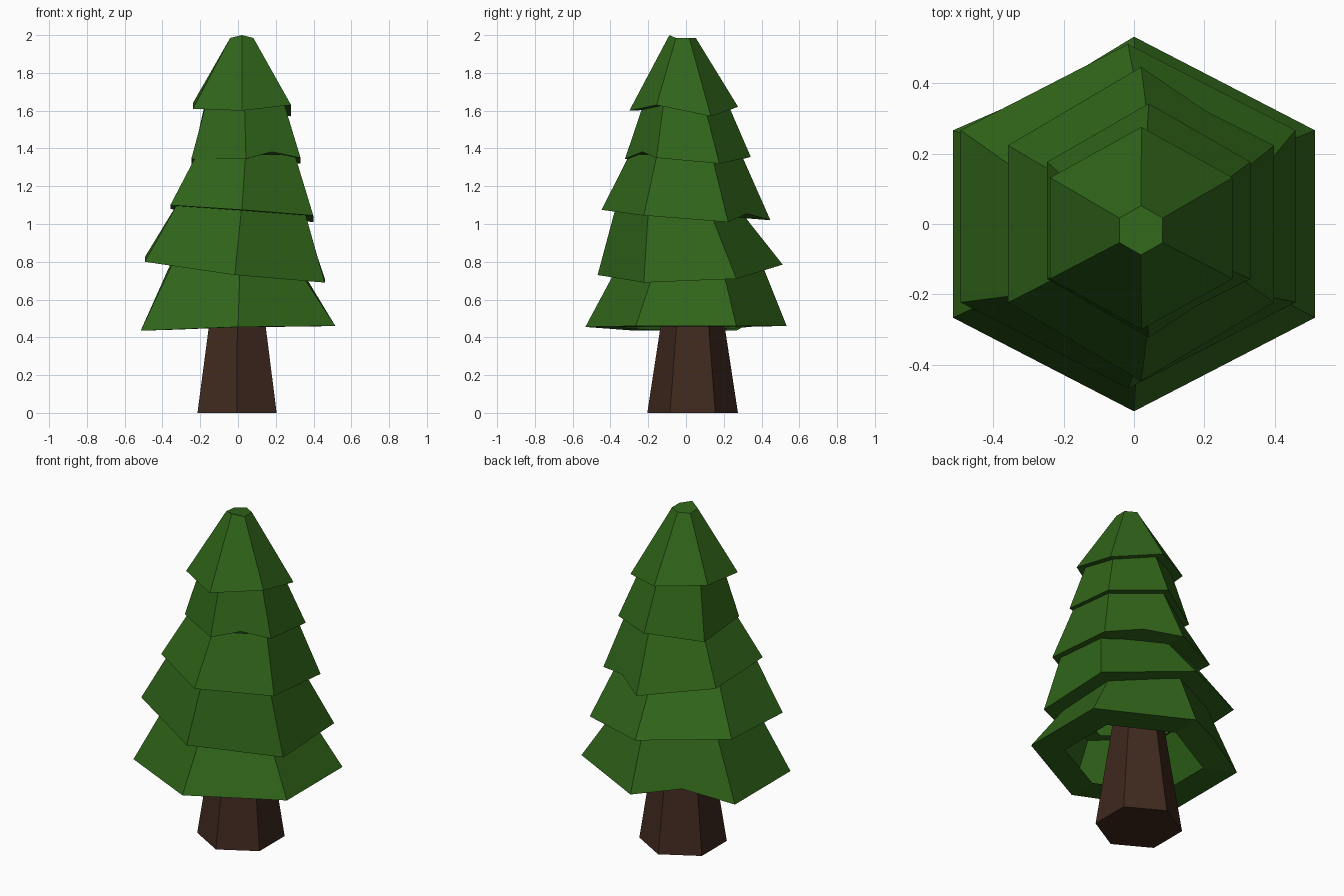
import bpy, math
from mathutils import Vector

if "Cube" in bpy.data.objects:
    bpy.data.objects.remove(bpy.data.objects["Cube"])


def material(name, rgb):
    m = bpy.data.materials.new(name)
    m.diffuse_color = (*rgb, 1)
    m.use_nodes = True
    m.node_tree.nodes["Principled BSDF"].inputs["Base Color"].default_value = m.diffuse_color
    return m


def hexagon(cx, cy, rx, ry, heights):
    # corners run: front, front right, back right, back, back left, front left
    angles = [math.radians(-90 + 60 * i) for i in range(6)]
    return [Vector((cx + rx * math.cos(a), cy + ry * math.sin(a), z))
            for a, z in zip(angles, heights)]


def make_object(name, verts, faces, mat):
    me = bpy.data.meshes.new(name)
    me.from_pydata(verts, [], faces)
    me.materials.append(mat)
    ob = bpy.data.objects.new(name, me)
    bpy.context.collection.objects.link(ob)
    return ob


def make_tier(name, rim, top, mat, capped=False, notch=None, rise=0.0):
    # sloped skirt plus a flat underside ring with a hole in it
    centre = sum(rim, Vector()) / 6
    inner = [centre.lerp(p, 0.67) for p in rim]
    verts = rim + top + inner
    faces = []
    for i in range(6):
        j = (i + 1) % 6
        edge = [i, j]
        if i == notch:
            # raised middle of one rim edge
            low = (rim[i] + rim[j]) / 2
            high = (top[i] + top[j]) / 2
            verts = verts + [low.lerp(high, rise / (high.z - low.z))]
            edge = [i, 18, j]
        faces.append(edge + [6 + j, 6 + i])
        faces.append(edge[::-1] + [12 + i, 12 + j])
    if capped:
        faces.append(list(range(6, 12)))
    make_object(name, verts, faces, mat)


green = material("needles", (0.03, 0.13, 0.01))
brown = material("bark", (0.05, 0.022, 0.013))

# trunk
base = hexagon(-0.005, 0.035, 0.242, 0.24, [0] * 6)
upper = hexagon(-0.003, 0.035, 0.13, 0.125, [0.75] * 6)
make_object("trunk", base + upper,
            [[i, (i + 1) % 6, 6 + (i + 1) % 6, 6 + i] for i in range(6)]
            + [list(range(5, -1, -1)), list(range(6, 12))], brown)

# foliage: rim centre/radii, rim corner heights, top centre/radii, notched edge
tiers = [
    ((0, 0, 0.595, 0.533), (.455, .46, .46, .46, .435, .435),
     (0.01, 0.01, 0.395, 0.385), 3, 0.055),
    ((-0.017, 0.022, 0.55, 0.49), (.73, .69, .71, .785, .825, .80),
     (0.02, -0.03, 0.385, 0.34), None, 0),
    ((0.02, 0, 0.437, 0.447), (1.075, 1.045, 1.01, 1.02, 1.08, 1.10),
     (0.04, -0.005, 0.30, 0.295), 2, 0.04),
    ((0.042, 0.01, 0.334, 0.333), (1.345, 1.35, 1.32, 1.355, 1.315, 1.345),
     (0.035, -0.005, 0.237, 0.225), 0, 0.035),
    ((0.021, -0.012, 0.30, 0.288), (1.60, 1.63, 1.57, 1.62, 1.64, 1.61),
     (0.02, -0.018, 0.071, 0.07), None, 0),
]
tip = (2.0, 1.985, 1.985, 1.985, 1.98, 1.985)
for n, (low, zs, high, notch, rise) in enumerate(tiers):
    last = n == len(tiers) - 1
    # each skirt tucks just above the underside of the next one
    top_z = tip if last else [z + 0.02 for z in tiers[n + 1][1]]
    make_tier(f"branch_tier_{n + 1}", hexagon(*low, zs), hexagon(*high, top_z),
              green, last, notch, rise)
